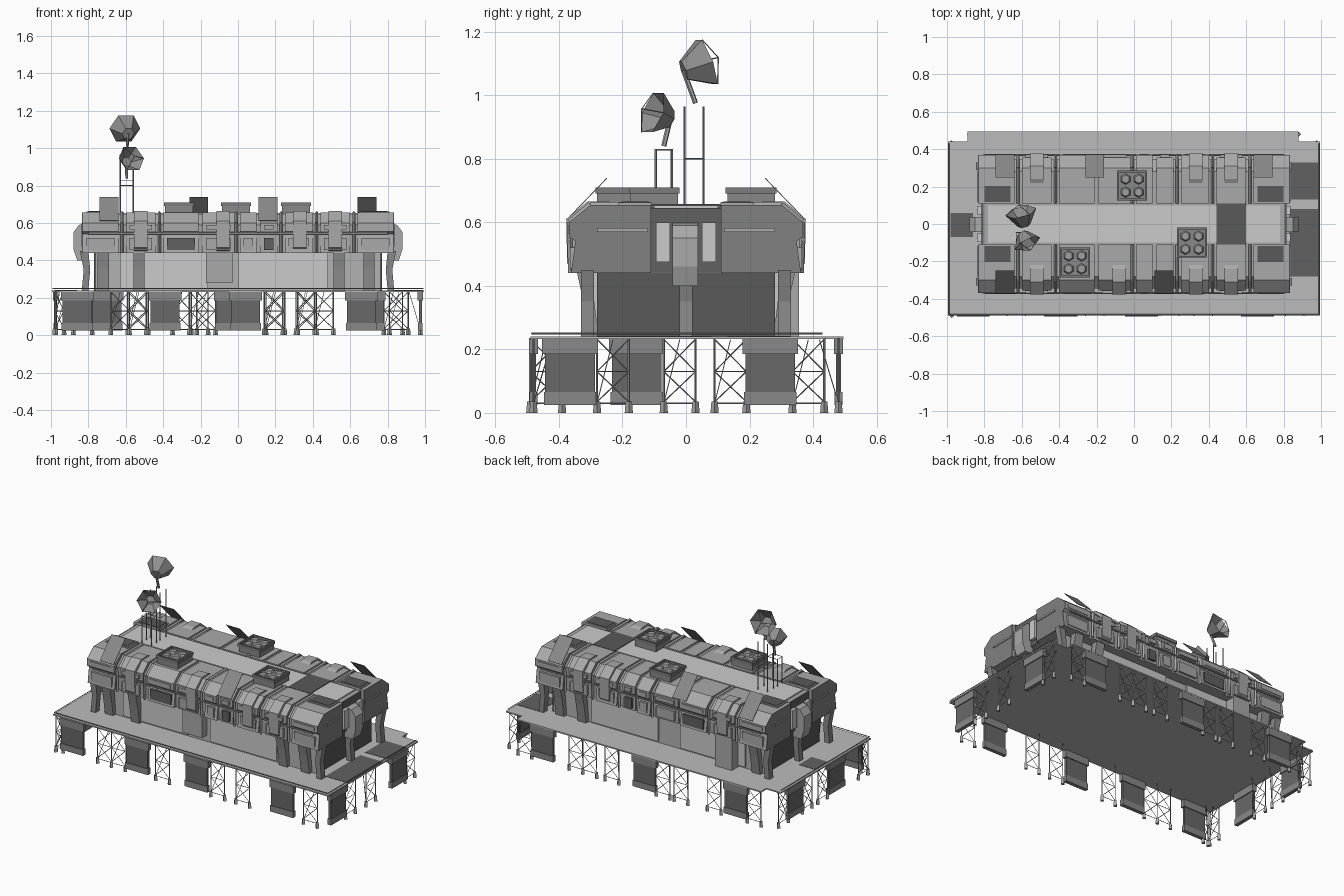
import bpy, bmesh, math
from mathutils import Vector, Matrix

if "Cube" in bpy.data.objects:
    bpy.data.objects.remove(bpy.data.objects["Cube"])

parts = {}

def get(name):
    return parts.setdefault(name, bmesh.new())

def box(name, x0, x1, y0, y1, z0, z1, rot=None):
    c = Vector(((x0 + x1) / 2, (y0 + y1) / 2, (z0 + z1) / 2))
    m = Matrix.Translation(c)
    if rot:
        m = m @ Matrix.Rotation(rot[0], 4, rot[1])
    m = m @ Matrix.Diagonal((abs(x1 - x0), abs(y1 - y0), abs(z1 - z0), 1))
    bmesh.ops.create_cube(get(name), size=1, matrix=m)

def prism(name, prof, a0, a1, axis='X'):
    """Extrude a (horizontal, z) profile along X or Y."""
    bm = get(name)
    mk = (lambda a, p: (a, p[0], p[1])) if axis == 'X' else (lambda a, p: (p[0], a, p[1]))
    A = [bm.verts.new(mk(a0, p)) for p in prof]
    B = [bm.verts.new(mk(a1, p)) for p in prof]
    n = len(prof)
    bm.faces.new(A)
    bm.faces.new(B[::-1])
    for i in range(n):
        bm.faces.new((A[i], A[(i + 1) % n], B[(i + 1) % n], B[i]))

def bar(name, p, q, r=0.002, r2=None, seg=4):
    p, q = Vector(p), Vector(q)
    d = q - p
    m = Matrix.Translation((p + q) / 2) @ d.to_track_quat('Z', 'Y').to_matrix().to_4x4()
    bmesh.ops.create_cone(get(name), cap_ends=True, segments=seg, radius1=r,
                          radius2=r if r2 is None else r2, depth=d.length, matrix=m)

# platform deck, stepped at the back corners
outline = [(-0.995, -0.49), (0.995, -0.49), (0.995, 0.44), (0.88, 0.44),
           (0.88, 0.495), (-0.89, 0.495), (-0.89, 0.44), (-0.995, 0.44)]
bm = get('platform_deck')
f = bm.faces.new([bm.verts.new((x, y, 0.232)) for x, y in outline])
r = bmesh.ops.extrude_face_region(bm, geom=[f])
bmesh.ops.translate(bm, vec=(0, 0, 0.008), verts=[v for v in r['geom'] if isinstance(v, bmesh.types.BMVert)])
for x0, x1, y0, y1 in ((0.83, 0.99, -0.28, 0.08), (0.83, 0.99, 0.13, 0.33), (-0.98, -0.86, -0.07, 0.06)):
    box('deck_dark_plate', x0, x1, y0, y1, 0.238, 0.242)
# edge rail just above the deck
for p, q in (((-0.99, -0.485), (0.99, -0.485)), ((0.99, -0.485), (0.99, 0.43)), ((-0.99, -0.485), (-0.99, 0.43))):
    bar('edge_rail', (*p, 0.25), (*q, 0.25), 0.003)

# support trusses and skirt panels around the perimeter
def side_pt(side, t, z, off=0.0):
    return {'F': (t, -0.48 + off, z), 'B': (t, 0.48 - off, z),
            'R': (0.975 - off, t, z), 'L': (-0.975 + off, t, z)}[side]

def truss(side, t, w=0.1):
    n = 'support_truss'
    a, b = t - w / 2, t + w / 2
    for u in (a, b):
        bar(n, side_pt(side, u, 0.03), side_pt(side, u, 0.235), 0.0035)
        bar('truss_foot', side_pt(side, u, 0), side_pt(side, u, 0.036), 0.013, 0.01)
    for z0, z1 in ((0.035, 0.13), (0.13, 0.232)):
        bar(n, side_pt(side, a, z0), side_pt(side, b, z1))
        bar(n, side_pt(side, b, z0), side_pt(side, a, z1))
    for z in (0.03, 0.13):
        bar(n, side_pt(side, a, z), side_pt(side, b, z))
    bar(n, side_pt(side, t, 0.23, 0.06), side_pt(side, a, 0.03))

def panel(side, t, w=0.165):
    for z0, z1, k, d in ((0.05, 0.19, 0.95, 0.008), (0.185, 0.232, 1.06, 0.014), (0.025, 0.065, 1.0, 0.012)):
        p = Vector(side_pt(side, t - w * k / 2, z0))
        q = Vector(side_pt(side, t + w * k / 2, z1))
        e = (0, d) if side in 'FB' else (d, 0)
        name = 'skirt_panel' if z0 == 0.05 else 'skirt_band'
        box(name, p.x - e[0], q.x + e[0], p.y - e[1], q.y + e[1], z0, z1)

layout = {'F': ((-0.955, -0.63, -0.53, -0.21, 0.19, 0.37, 0.86), (-0.86, -0.39, 0.04, 0.66)),
          'B': ((-0.83, -0.54, -0.3, -0.17, 0.2, 0.36, 0.46, 0.83), (-0.7, -0.04, 0.7)),
          'R': ((-0.23, -0.02, 0.385), (-0.365, 0.265)),
          'L': ((-0.44, -0.02, 0.14, 0.385), (-0.155, 0.265))}
for s, (ts, ps) in layout.items():
    for t in ts:
        truss(s, t, 0.05 if abs(t) > 0.95 else 0.1)
    for t in ps:
        panel(s, t)

# lower storey with dark end walls
box('lower_storey', -0.76, 0.76, -0.28, 0.28, 0.24, 0.45)
for s in (-1, 1):
    box('lower_end_wall', s * 0.76, s * 0.77, -0.28, 0.28, 0.24, 0.445)
    for x0, x1 in ((-0.63, -0.16), (0.0, 0.48)):
        box('lower_wall_panel', x0, x1, s * 0.28, s * 0.29, 0.25, 0.44)
box('back_airlock', -0.58, -0.46, 0.28, 0.355, 0.24, 0.45)
box('front_airlock', -0.17, -0.03, -0.33, -0.28, 0.28, 0.45)

# slanted struts under the overhang
for s in (-1, 1):
    for x in (-0.72, -0.53, 0.54, 0.7):
        prism('overhang_strut', [(s * 0.345, 0.45), (s * 0.325, 0.36), (s * 0.305, 0.24), (s * 0.275, 0.24), (s * 0.29, 0.36), (s * 0.3, 0.45)], x - 0.03, x + 0.03)
    for y in (-0.31, 0.31, 0):
        prism('end_strut', [(s * 0.845, 0.45), (s * 0.825, 0.35), (s * 0.835, 0.24), (s * 0.8, 0.24), (s * 0.79, 0.35), (s * 0.8, 0.45)], y - 0.02, y + 0.02, 'Y')

# upper storey core
prism('upper_core', [(-0.34, 0.44), (0.34, 0.44), (0.345, 0.59), (0.28, 0.645), (-0.28, 0.645), (-0.345, 0.59)], -0.81, 0.81)
box('roof_spine', -0.78, 0.78, -0.1, 0.1, 0.64, 0.653)
box('roof_dark_panel', 0.44, 0.6, -0.11, 0.11, 0.645, 0.657)

# side modules with chamfered shoulders
mods = [(-0.83, -0.64), (-0.6, -0.44), (-0.4, -0.21), (-0.19, -0.02), (0.01, 0.1), (0.12, 0.21), (0.25, 0.4), (0.44, 0.6), (0.64, 0.83)]
for i, (x0, x1) in enumerate(mods):
    k = 0.012 * (i % 2)
    for s in (-1, 1):
        prof = [(s * y, z) for y, z in ((0.11, 0.655), (0.3, 0.655), (0.368 - k, 0.60), (0.368 - k, 0.555),
                (0.348, 0.54), (0.362 - k, 0.44), (0.11, 0.44))]
        prism('side_module', prof, x0, x1)
        if i in (0, 8):   # dark end walls
            e = -0.83 if i == 0 else 0.83
            prism('upper_end_wall', prof, e, e * 1.006)
        box('side_band', x0 + 0.02, x1 - 0.02, s * 0.35, s * 0.372, 0.565, 0.59)
        box('dark_side_plate' if i in (2, 5) else 'side_plate', x0 + 0.02, x1 - 0.02, s * 0.34, s * 0.365, 0.455, 0.52)
# recessed centre of each end wall
for s in (-1, 1):
    box('end_recess_wall', s * 0.805, s * 0.815, -0.11, 0.11, 0.445, 0.645)
# arched ribs and shoulder vents between modules
for x in (-0.62, -0.42, -0.01, 0.23, 0.42, 0.62):
    for s in (-1, 1):
        pts = [(0.11, 0.655), (0.3, 0.655), (0.366, 0.6), (0.362, 0.44)]
        for a, b in zip(pts, pts[1:]):
            bar('arched_rib', (x, s * a[0], a[1]), (x, s * b[0], b[1]), 0.009)
for x, ss in ((-0.52, (-1, 1)), (-0.08, (-1,)), (0.33, (-1, 1)), (0.52, (-1, 1))):
    for s in ss:
        prism('shoulder_vent', [(s * 0.22, 0.655), (s * 0.24, 0.665), (s * 0.31, 0.665), (s * 0.377, 0.61), (s * 0.374, 0.47), (s * 0.35, 0.45), (s * 0.3, 0.64)], x - 0.035, x + 0.035)
# long pipe along both sides
for s in (-1, 1):
    bar('side_pipe', (-0.8, s * 0.368, 0.545), (0.8, s * 0.368, 0.545), 0.006, seg=6)

# raised plates leaning outward on the shoulders
for x, s in ((-0.69, 1), (-0.21, 1), (0.69, 1), (0.16, -1), (-0.69, -1)):
    box('roof_hatch', x - 0.05, x + 0.05, s * 0.31 - 0.088, s * 0.31 + 0.088, 0.674, 0.677, (-s * math.radians(46), 'X'))

# roof fan units: tray, four fans
for cx, cy in ((-0.01, 0.205), (0.31, -0.1), (-0.315, -0.205)):
    box('fan_unit', cx - 0.075, cx + 0.075, cy - 0.075, cy + 0.075, 0.65, 0.695)
    for s in (-1, 1):
        box('fan_frame', cx - 0.08, cx + 0.08, cy + s * 0.07, cy + s * 0.08, 0.69, 0.71)
        box('fan_frame', cx + s * 0.07, cx + s * 0.08, cy - 0.08, cy + 0.08, 0.69, 0.71)
        for t in (-1, 1):
            bar('fan_hub', (cx + s * 0.035, cy + t * 0.035, 0.69), (cx + s * 0.035, cy + t * 0.035, 0.708), 0.032, 0.022, 6)

# framed roof panels near the ends
for sx in (-1, 1):
    for sy in (-1, 1):
        box('roof_panel_frame', sx * 0.73 - 0.08, sx * 0.73 + 0.08, sy * 0.16 - 0.052, sy * 0.16 + 0.052, 0.65, 0.662)
        box('roof_panel', sx * 0.73 - 0.07, sx * 0.73 + 0.07, sy * 0.16 - 0.042, sy * 0.16 + 0.042, 0.66, 0.665)
        # end wall windows and vents
        box('end_window', sx * 0.8, sx * 0.837, sy * 0.05, sy * 0.095, 0.475, 0.6)
        box('end_vent', sx * 0.82, sx * 0.84, sy * 0.12, sy * 0.28, 0.57, 0.582)
    # bulging end door
    prism('end_door', [(sx * 0.8, 0.6), (sx * 0.85, 0.59), (sx * 0.88, 0.55), (sx * 0.88, 0.46), (sx * 0.86, 0.4), (sx * 0.8, 0.4)], -0.042, 0.038, 'Y')

# antenna masts with a rung ring
def mast(x, y, w, d, h, ring):
    c = [(x - w, y - d), (x + w, y - d), (x + w, y + d), (x - w, y + d)]
    for i in range(4):
        a, b = c[i], c[(i + 1) % 4]
        bar('antenna_mast', (*a, 0.65), (*a, h), 0.0035)
        bar('antenna_mast', (*a, ring), (*b, ring))

mast(-0.595, 0.025, 0.035, 0.03, 0.965, 0.8)
mast(-0.595, -0.07, 0.035, 0.025, 0.83, 0.828)

# six-sided dishes with feed struts
def dish(base, c, direction, r, depth):
    d = Vector(direction).normalized()
    m = Matrix.Translation(c) @ d.to_track_quat('Z', 'Y').to_matrix().to_4x4()
    hexa = [(math.cos(i * math.pi / 3), math.sin(i * math.pi / 3)) for i in range(6)]
    bm = get('dish')
    rings = [[bm.verts.new(m @ Vector((q * r * u, q * r * v, z))) for u, v in hexa]
             for q, z in ((0.4, -depth), (1, 0), (0.37, -depth * 0.9))]
    for A, B in zip(rings, rings[1:]):
        for i in range(6):
            bm.faces.new((A[i], A[(i + 1) % 6], B[(i + 1) % 6], B[i]))
    bm.faces.new(rings[0])
    bm.faces.new(rings[2])
    tip = m @ Vector((0, 0, 0.04))
    for u, v in hexa[::2]:
        bar('dish_feed', m @ Vector((r * u, r * v, 0)), tip)
    bar('dish_mount', base, m @ Vector((0, 0, -depth)), 0.008, seg=6)

dish((-0.595, 0.03, 0.975), (-0.605, 0.065, 1.105), (-0.2, 0.8, 0.3), 0.085, 0.08)
dish((-0.595, -0.07, 0.84), (-0.57, -0.105, 0.945), (0.4, -0.8, 0.3), 0.075, 0.065)

# grey tones per part
tones = {'platform_deck': 0.5, 'deck_dark_plate': 0.12, 'skirt_panel': 0.14, 'skirt_band': 0.25,
         'lower_storey': 0.45, 'lower_wall_panel': 0.6, 'lower_end_wall': 0.1, 'upper_end_wall': 0.22,
         'end_recess_wall': 0.12, 'end_window': 0.8, 'roof_dark_panel': 0.1, 'roof_panel': 0.1,
         'roof_spine': 0.52, 'dark_side_plate': 0.12, 'roof_hatch': 0.25, 'fan_unit': 0.25,
         'fan_frame': 0.2, 'fan_hub': 0.35, 'dish': 0.28, 'overhang_strut': 0.3, 'end_strut': 0.25}
mats = {}

# turn every part into an object
for name, bm in parts.items():
    bmesh.ops.recalc_face_normals(bm, faces=bm.faces)
    me = bpy.data.meshes.new(name)
    bm.to_mesh(me)
    bm.free()
    t = tones.get(name, 0.4)
    if t not in mats:
        mats[t] = bpy.data.materials.new('grey_%d' % round(t * 100))
        mats[t].diffuse_color = (t, t, t, 1)
    me.materials.append(mats[t])
    bpy.context.scene.collection.objects.link(bpy.data.objects.new(name, me))

for m in bpy.data.materials:
    if m.users and not m.is_grease_pencil:
        m.use_nodes = True
        m.node_tree.nodes["Principled BSDF"].inputs["Base Color"].default_value = m.diffuse_color
